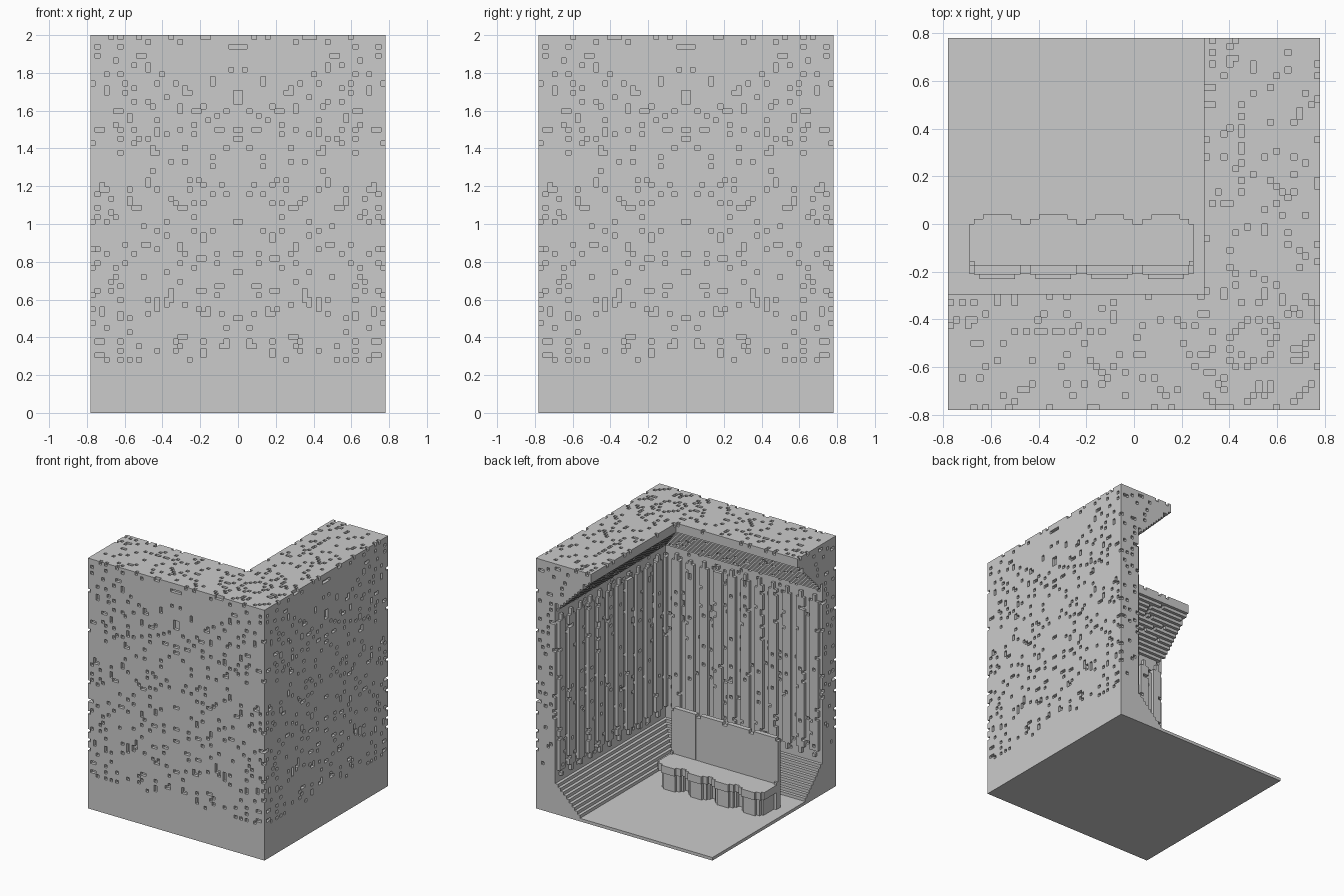
import bpy, bmesh, random

if "Cube" in bpy.data.objects:
    bpy.data.objects.remove(bpy.data.objects["Cube"])

random.seed(7)
N, H = 64, 82            # blocks along each side, blocks high
V = 2.0 / H              # block size
HALF = N * V / 2


def finish(name, bm):
    me = bpy.data.meshes.new(name)
    bm.to_mesh(me)
    bm.free()
    ob = bpy.data.objects.new(name, me)
    bpy.context.collection.objects.link(ob)
    return ob


def boxes(name, items):
    """One object from (x0, x1, y0, y1, z0, z1) boxes."""
    bm = bmesh.new()
    for x0, x1, y0, y1, z0, z1 in items:
        for v in bmesh.ops.create_cube(bm, size=1)['verts']:
            v.co = (x1 if v.co.x > 0 else x0, y1 if v.co.y > 0 else y0, z1 if v.co.z > 0 else z0)
    return finish(name, bm)


def block_mesh(name, cells):
    """Skin a set of grid cells with their exposed faces."""
    bm = bmesh.new()
    verts = {}

    def vert(p):
        if p not in verts:
            verts[p] = bm.verts.new((p[0] * V - HALF, p[1] * V - HALF, p[2] * V))
        return verts[p]

    for c in cells:
        for a in range(3):
            b, d = (a + 1) % 3, (a + 2) % 3
            for s in (0, 1):
                n = list(c)
                n[a] += 1 if s else -1
                if tuple(n) in cells:
                    continue
                ring = []
                for ob, od in ((0, 0), (1, 0), (1, 1), (0, 1)):
                    p = list(c)
                    p[a] += s
                    p[b] += ob
                    p[d] += od
                    ring.append(vert(tuple(p)))
                bm.faces.new(ring if s else ring[::-1])
    return finish(name, bm)


def depth(k):
    """Wall thickness in blocks: flared foot, straight wall, corbelled top."""
    if k >= 79:
        return 20
    return max(7, 17 - k, k - 59)


def rib(u, k):
    """Vertical ribs with narrowed ends on the inner wall faces."""
    if not 12 <= k <= 64:
        return 0
    m = u % 5
    return 1 if m == 2 or (m in (1, 3) and 14 <= k <= 62) else 0


# walls, as seen along the wall (u) and across it (w)
cells = set()
for k in range(1, H):
    d = depth(k)
    for u in range(N):
        for w in range(d + rib(u, k)):
            cells.add((u, w, k))              # front wall
            cells.add((N - 1 - w, N - 1 - u, k))  # right wall


def carve(u, w, k):
    """Remove a block and its twin across the corner diagonal."""
    cells.discard((u, w, k))
    cells.discard((N - 1 - w, N - 1 - u, k))


# pits in the outer faces, mirrored left to right
for k in range(11, H):
    for u in range(N // 2):
        if random.random() < 0.09:
            carve(u, 0, k)
            carve(N - 1 - u, 0, k)

# pits in the top
for u in range(N):
    for w in range(20):
        if random.random() < 0.09:
            carve(u, w, H - 1)

# pits in the open ends
for k in range(11, H):
    for w in range(1, depth(k)):
        if random.random() < 0.08:
            carve(0, w, k)

# pits in the inner faces
for k in range(11, H - 3):
    for u in range(N - depth(k)):
        if random.random() < 0.06:
            carve(u, depth(k) + rib(u, k) - 1, k)

block_mesh("corner_walls", cells)

# floor slab
boxes("floor", [(-HALF, HALF, -HALF, HALF, 0, V)])

# bench: four scalloped bays
bays = [-0.574 + 0.2357 * i for i in range(4)]


def bay_boxes(half, y0, y1, z0, z1):
    return [(c - half, c + half, y0, y1, z0, z1) for c in bays]


boxes("bench_seat", [(-0.69, 0.25, -0.18, 0.0, 0.16, 0.22)]
      + bay_boxes(0.097, -0.01, 0.02, 0.16, 0.22)
      + bay_boxes(0.06, 0.0, 0.04, 0.16, 0.22))

boxes("bench_base", [(-0.67, 0.23, -0.18, -0.05, V, 0.16)]
      + bay_boxes(0.095, -0.06, -0.02, V, 0.16)
      + bay_boxes(0.078, -0.04, 0.0, V, 0.16)
      + bay_boxes(0.05, -0.02, 0.02, V, 0.16))

boxes("bench_back", [(-0.69, 0.25, -0.21, -0.175, V, 0.56)]
      + bay_boxes(0.097, -0.212, -0.173, V, 0.585)
      + bay_boxes(0.075, -0.23, -0.2, V, 0.565))

# small end posts beside the backrest
boxes("bench_end_posts", [(x, x + 0.02, -0.205, -0.155, V, 0.24) for x in (-0.69, 0.23)])
